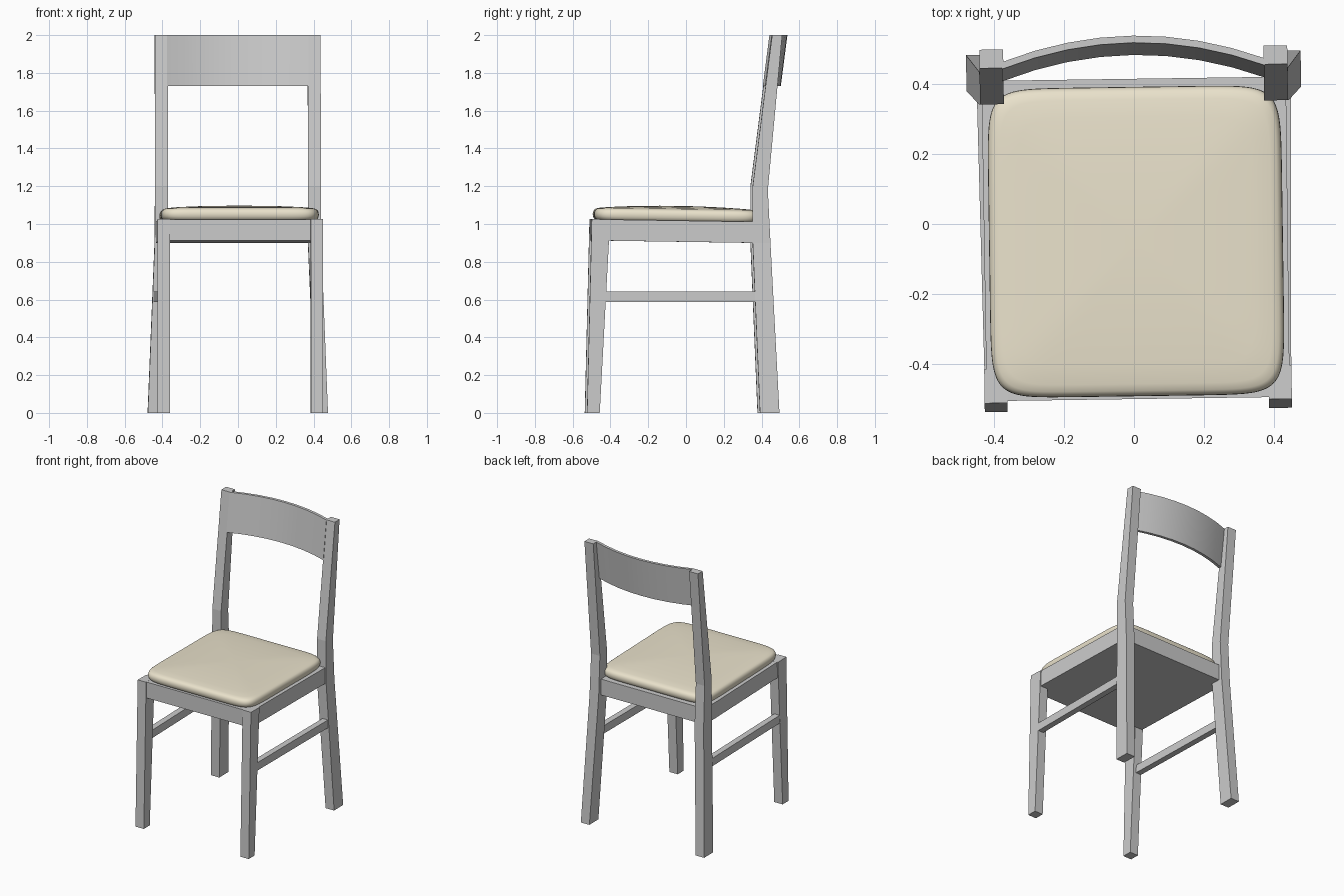
import bpy, bmesh, math

if "Cube" in bpy.data.objects:
    bpy.data.objects.remove(bpy.data.objects["Cube"])

TWIST, SHIFT = 0.0143, 0.005      # the whole chair is turned very slightly about z


def finish(name, bm, mirror=False):
    bmesh.ops.recalc_face_normals(bm, faces=bm.faces)
    me = bpy.data.meshes.new(name)
    bm.to_mesh(me)
    bm.free()
    ob = bpy.data.objects.new(name, me)
    bpy.context.collection.objects.link(ob)
    ob.location.x = SHIFT
    ob.rotation_euler.z = TWIST
    if mirror:
        ob.modifiers.new("mirror", 'MIRROR').use_axis[0] = True
    return ob


def loft(name, rings, mirror=False):
    """Skin a list of closed rings and cap both ends."""
    bm = bmesh.new()
    loops = [[bm.verts.new(p) for p in ring] for ring in rings]
    n = len(loops[0])
    for a, b in zip(loops, loops[1:]):
        for i in range(n):
            j = (i + 1) % n
            bm.faces.new((a[i], a[j], b[j], b[i]))
    bm.faces.new(loops[0][::-1])
    bm.faces.new(loops[-1])
    return finish(name, bm, mirror)


def rect_z(x0, x1, y0, y1, z0, z1=None):
    """Horizontal section; z0 at the front edge, z1 at the back edge."""
    z1 = z0 if z1 is None else z1
    return [(x0, y0, z0), (x1, y0, z0), (x1, y1, z1), (x0, y1, z1)]


def rect_y(x0, x1, y, z0, z1):
    return [(x0, y, z0), (x1, y, z0), (x1, y, z1), (x0, y, z1)]


# front legs: straight from the front, tapered and raked from the side
loft("front_legs", [rect_z(.373, .438, -.53, -.463, 0),
                    rect_z(.373, .438, -.505, -.408, 1.026, 1.024)], True)

# back legs with bent posts
loft("back_legs", [rect_z(.411, .477, .385, .488, 0),
                   rect_z(.371, .441, .347, .441, .9),
                   rect_z(.371, .439, .347, .427, 1.2, 1.18),
                   rect_z(.371, .439, .45, .503, 2.0)], True)

# side stretchers
loft("side_stretchers", [rect_y(.395, .437, -.45, .586, .642),
                         rect_y(.406, .448, .40, .586, .642)], True)

# seat frame, sloping slightly to the back
loft("seat_frame", [rect_y(-.432, .432, -.499, .913, 1.025),
                    rect_y(-.434, .434, .414, .899, 1.011)])

# curved top rail, leaning with the posts
rail = []
for i in range(-4, 5):
    x = i * .375 / 4
    y = .537 - .07 * (abs(x) / .375) ** 2
    rail.append([(x, y - .02, 2.0), (x, y, 2.0), (x, y - .035, 1.73), (x, y - .055, 1.73)])
top_rail = loft("top_rail", rail)

# padded cushion: rounded outline, soft rim and gentle dome
HW, HD, CY, N, SEG = .419, .441, -.05, 9, 96
rings = []
for scale, h in [(.965, -.004), (.985, .004), (.996, .014), (1, .026), (.997, .038),
                 (.985, .049), (.965, .056), (.92, .061), (.8, .066), (.6, .071),
                 (.4, .0745), (.2, .0765), (.05, .077)]:
    ring = []
    for k in range(SEG):
        t = 2 * math.pi * (k + .5) / SEG
        c, s = math.cos(t), math.sin(t)
        x = math.copysign(abs(c) ** (2 / N), c) * HW * scale
        y = math.copysign(abs(s) ** (2 / N), s) * HD * scale + CY
        ring.append((x, y, 1.018 - .0155 * y + h))
    rings.append(ring)
cushion = loft("seat_cushion", rings)
mat = bpy.data.materials.new("cream_fabric")
mat.diffuse_color = (.82, .76, .6, 1)
mat.use_nodes = True
mat.node_tree.nodes["Principled BSDF"].inputs["Base Color"].default_value = mat.diffuse_color
cushion.data.materials.append(mat)

# smooth shading on the curved parts
for ob in (top_rail, cushion):
    bpy.ops.object.select_all(action='DESELECT')
    ob.select_set(True)
    bpy.context.view_layer.objects.active = ob
    bpy.ops.object.shade_smooth_by_angle(angle=math.radians(35))
